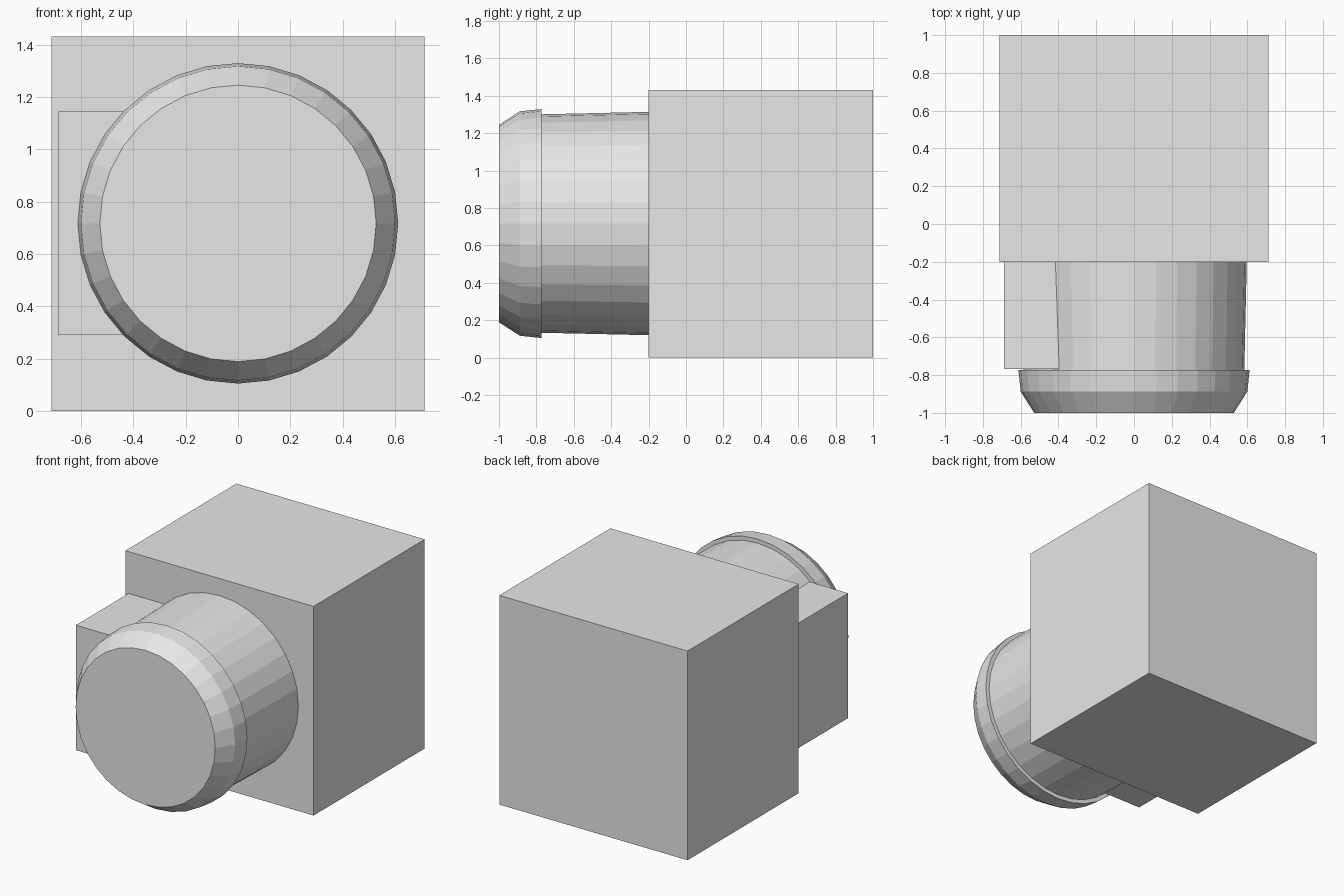
import bpy, bmesh, math

if "Cube" in bpy.data.objects:
    bpy.data.objects.remove(bpy.data.objects["Cube"])

grey = bpy.data.materials.new("light grey")
grey.diffuse_color = (0.8, 0.8, 0.8, 1)
grey.use_nodes = True
grey.node_tree.nodes["Principled BSDF"].inputs["Base Color"].default_value = grey.diffuse_color


def finish(name, bm):
    bmesh.ops.recalc_face_normals(bm, faces=bm.faces)
    mesh = bpy.data.meshes.new(name)
    bm.to_mesh(mesh)
    bm.free()
    mesh.materials.append(grey)
    obj = bpy.data.objects.new(name, mesh)
    bpy.context.collection.objects.link(obj)
    return obj


def box(name, lo, hi):
    bm = bmesh.new()
    bmesh.ops.create_cube(bm, size=1)
    for v in bm.verts:
        v.co = [(a + b) / 2 + c * (b - a) for a, b, c in zip(lo, hi, v.co)]
    return finish(name, bm)


def lathe_y(name, profile, centre_z, sides=32):
    """Closed solid turned around the y axis; profile is (y, radius)."""
    bm = bmesh.new()
    rings = []
    for y, r in profile:
        rings.append([bm.verts.new((r * math.sin(2 * math.pi * i / sides), y,
                                    centre_z + r * math.cos(2 * math.pi * i / sides)))
                      for i in range(sides)])
    for a, b in zip(rings, rings[1:]):
        for i in range(sides):
            j = (i + 1) % sides
            bm.faces.new((a[i], a[j], b[j], b[i]))
    bm.faces.new(rings[0])
    bm.faces.new(rings[-1])
    return finish(name, bm)


# Main housing
box("housing", (-0.712, -0.2, 0), (0.712, 1.0, 1.43))

# Side block, running into the barrel
box("side_block", (-0.688, -0.768, 0.29), (0.0, -0.2, 1.144))

# Tapered barrel with a stepped, chamfered front rim
lathe_y("barrel", [(-1.0, 0.528), (-0.888, 0.60), (-0.773, 0.612),
                   (-0.773, 0.584), (-0.2, 0.597)], 0.717)
